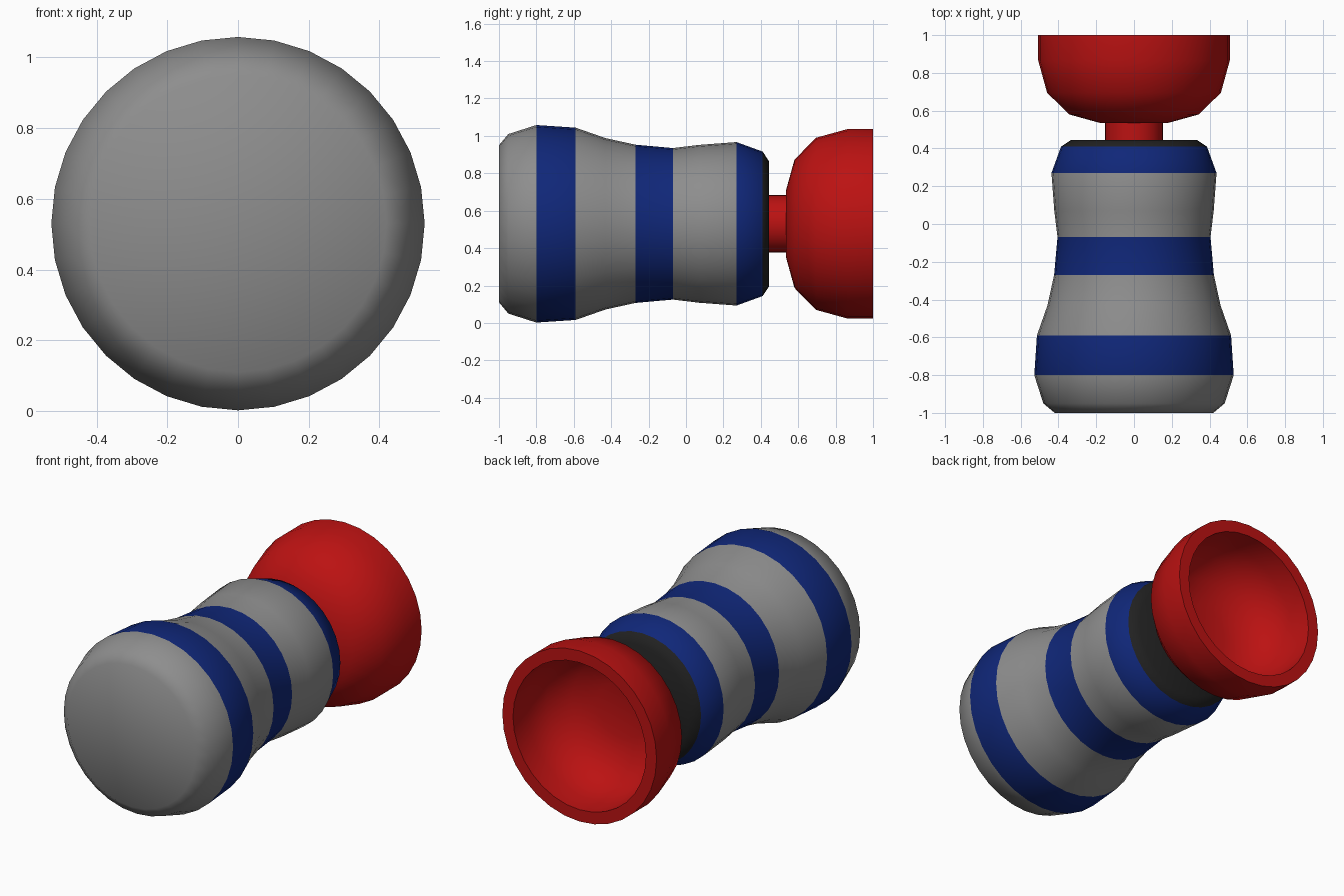
import bpy, bmesh, math

if "Cube" in bpy.data.objects:
    bpy.data.objects.remove(bpy.data.objects["Cube"])

CENTRE_Z = 0.53
SIDES = 32


def material(name, colour):
    m = bpy.data.materials.new(name)
    m.diffuse_color = (*colour, 1)
    m.use_nodes = True
    m.node_tree.nodes["Principled BSDF"].inputs["Base Color"].default_value = m.diffuse_color
    return m


GREY = material("grey", (0.27, 0.27, 0.27))
BLUE = material("navy blue", (0.005, 0.02, 0.19))
RED = material("red", (0.5, 0.006, 0.006))
BLACK = material("black", (0.015, 0.015, 0.015))


def lathe(name, profile, mats, pick=lambda y: 0):
    """Spin (y, radius) points about the y axis; radius 0 closes an end."""
    bm = bmesh.new()
    rings = []
    for y, r in profile:
        count = SIDES if r > 0 else 1
        rings.append([bm.verts.new((r * math.sin(2 * math.pi * i / SIDES), y,
                                    CENTRE_Z + r * math.cos(2 * math.pi * i / SIDES)))
                      for i in range(count)])
    for (ya, _), (yb, _), a, b in zip(profile, profile[1:], rings, rings[1:]):
        for i in range(SIDES):
            j = (i + 1) % SIDES
            corners = [a[i % len(a)], a[j % len(a)], b[j % len(b)], b[i % len(b)]]
            face = bm.faces.new(list(dict.fromkeys(corners)))
            face.material_index = pick((ya + yb) / 2)
    bmesh.ops.recalc_face_normals(bm, faces=bm.faces)
    mesh = bpy.data.meshes.new(name)
    bm.to_mesh(mesh)
    bm.free()
    for m in mats:
        mesh.materials.append(m)
    obj = bpy.data.objects.new(name, mesh)
    bpy.context.collection.objects.link(obj)
    bpy.ops.object.select_all(action='DESELECT')
    obj.select_set(True)
    bpy.context.view_layer.objects.active = obj
    bpy.ops.object.shade_smooth_by_angle(angle=math.radians(60))
    return obj


def band(y):
    """Blue stripes and a black rear end on a grey body."""
    if y > 0.41:
        return 2
    return int(-0.8 < y < -0.59 or -0.27 < y < -0.07 or y > 0.27)


# Waisted, striped handle
lathe("handle", [(-1, 0), (-1, 0.42), (-0.95, 0.48), (-0.8, 0.528), (-0.59, 0.514),
                 (-0.43, 0.458), (-0.27, 0.423), (-0.07, 0.405), (0.07, 0.422),
                 (0.27, 0.437), (0.41, 0.386), (0.445, 0.333), (0.445, 0)],
      [GREY, BLUE, BLACK], band)

# Short neck joining handle and cup
lathe("neck", [(0.44, 0), (0.44, 0.153), (0.55, 0.153), (0.55, 0)], [RED])

# Hollow cup, open at the back
lathe("cup", [(0.535, 0), (0.535, 0.18), (0.58, 0.343), (0.695, 0.46), (0.865, 0.507),
              (1, 0.507), (1, 0.437), (0.865, 0.437), (0.735, 0.4), (0.64, 0.3),
              (0.6, 0.16), (0.6, 0)], [RED])
